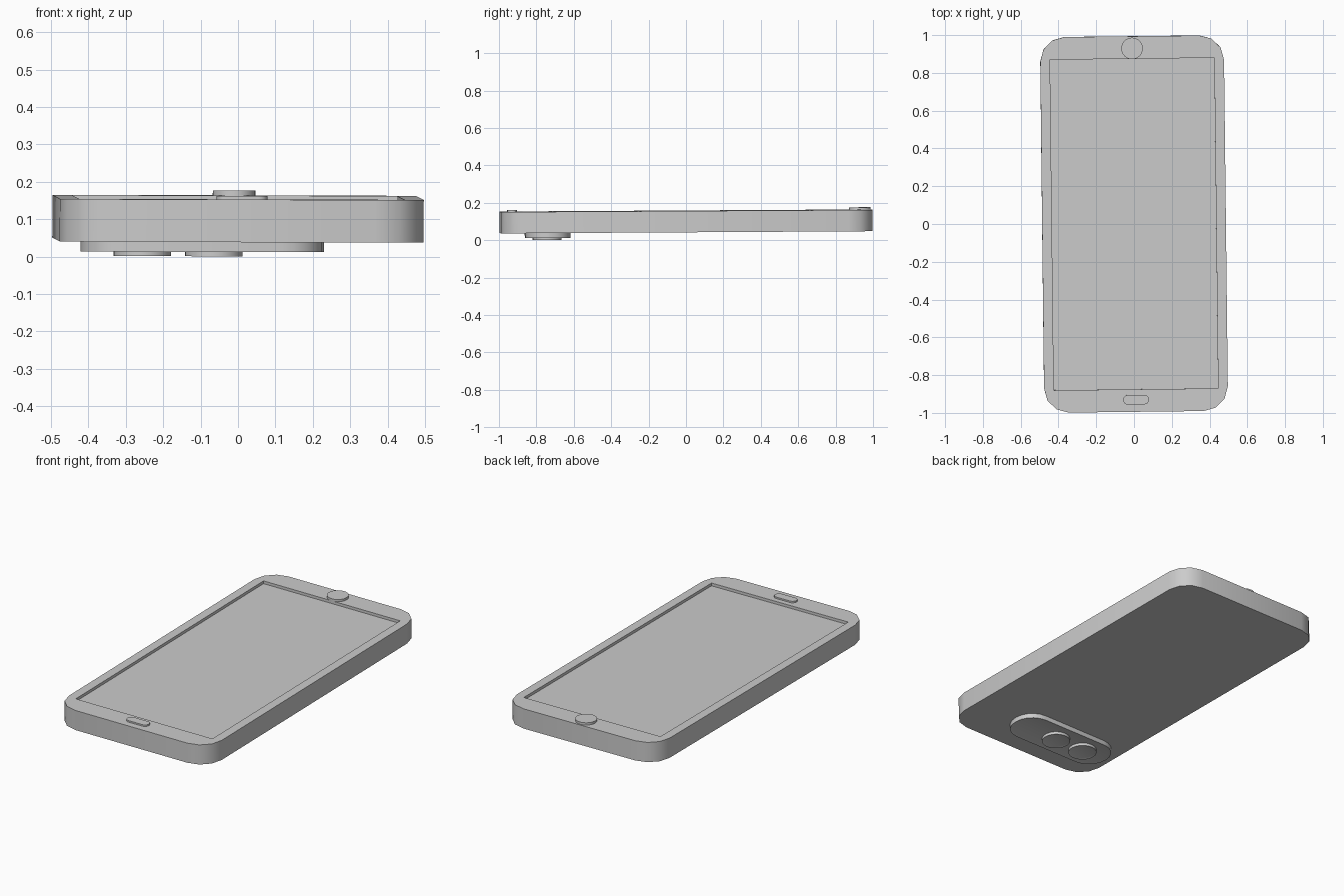
import bpy, bmesh, math
from mathutils import Matrix

if "Cube" in bpy.data.objects:
    bpy.data.objects.remove(bpy.data.objects["Cube"])

# The whole phone lies very slightly turned and tilted
POSE = (Matrix.Translation((0, 0, 0.101)) @ Matrix.Rotation(0.0058, 4, 'X')
        @ Matrix.Rotation(0.003, 4, 'Y') @ Matrix.Rotation(0.0115, 4, 'Z'))


def prism(name, outline, z0, z1, rim=0, recess=0):
    """Extrude an outline from z0 to z1; optionally sink the z1 face inside a rim."""
    bm = bmesh.new()
    base = bm.faces.new([bm.verts.new((x, y, z0)) for x, y in outline])
    res = bmesh.ops.extrude_face_region(bm, geom=[base], use_keep_orig=True)
    cap = [g for g in res['geom'] if isinstance(g, bmesh.types.BMFace)][0]
    for v in cap.verts:
        v.co.z = z1
    bmesh.ops.recalc_face_normals(bm, faces=bm.faces)
    if rim:
        bmesh.ops.inset_individual(bm, faces=[cap], thickness=rim)
        for v in cap.verts:
            v.co.z -= math.copysign(recess, z1 - z0)
    mesh = bpy.data.meshes.new(name)
    bm.to_mesh(mesh)
    bm.free()
    obj = bpy.data.objects.new(name, mesh)
    bpy.context.collection.objects.link(obj)
    obj.matrix_world = POSE
    return obj


def rounded(cx, cy, hx, hy, r, steps):
    """Rounded rectangle outline; a circle when hx = hy = r."""
    pts = []
    for q, (sx, sy) in enumerate([(1, 1), (-1, 1), (-1, -1), (1, -1)]):
        for i in range(steps + 1):
            a = (q + i / steps) * math.pi / 2
            p = (cx + sx * (hx - r) + r * math.cos(a),
                 cy + sy * (hy - r) + r * math.sin(a))
            if not pts or math.dist(p, pts[-1]) > 1e-5:
                pts.append(p)
    if math.dist(pts[0], pts[-1]) < 1e-5:
        pts.pop()
    return pts


# Body with a sunken screen
body = prism("body", rounded(0, 0, 0.4865, 0.994, 0.13, 3), -0.057, 0.057)
cutter = prism("screen_cutter", [(-0.435, -0.875), (0.435, -0.875),
                                 (0.435, 0.875), (-0.435, 0.875)], 0.041, 0.1)
cut = body.modifiers.new("screen_recess", 'BOOLEAN')
cut.operation, cut.solver, cut.object = 'DIFFERENCE', 'EXACT', cutter
bpy.context.view_layer.objects.active = body
body.select_set(True)
bpy.ops.object.modifier_apply(modifier=cut.name)
bpy.data.objects.remove(cutter)

# Front details: round button at one end, pill-shaped one at the other
parts = [body,
         prism("round_button", rounded(0, 0.93, 0.057, 0.057, 0.057, 8), 0.05, 0.070),
         prism("pill_button", rounded(0, -0.93, 0.068, 0.025, 0.024, 5), 0.05, 0.066)]

# Camera plate and its two lenses on the back
parts.append(prism("camera_plate", rounded(-0.104, -0.739, 0.325, 0.12, 0.115, 5),
                   -0.05, -0.084, rim=0.018, recess=0.004))
for side, x in (("left", -0.264), ("right", -0.073)):
    parts.append(prism("lens_" + side, rounded(x, -0.742, 0.077, 0.077, 0.077, 8),
                       -0.07, -0.096, rim=0.014, recess=0.004))

# Smooth shading with crisp edges
for obj in parts:
    obj.select_set(True)
bpy.ops.object.shade_smooth_by_angle(angle=math.radians(31))
